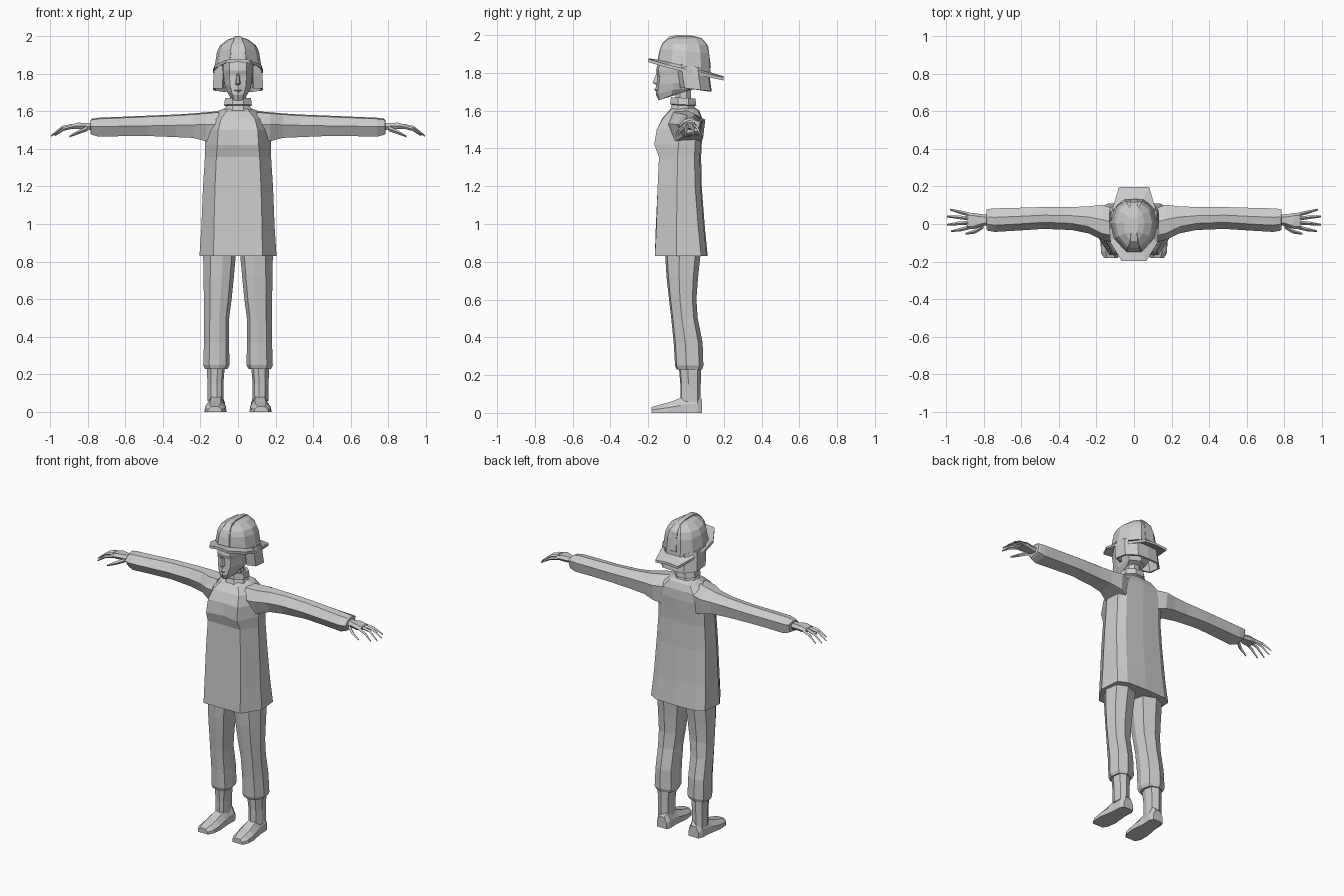
import bpy, bmesh, math

grey = bpy.data.materials.new("plain_grey")
grey.diffuse_color = (0.6, 0.6, 0.6, 1)


def loft(name, rings, closed=True, caps=True):
    """Skin a list of equal-length point rings with flat quads."""
    bm = bmesh.new()
    vs = [[bm.verts.new(p) for p in r] for r in rings]
    n = len(rings[0])
    for a, b in zip(vs, vs[1:]):
        for i in range(n if closed else n - 1):
            j = (i + 1) % n
            bm.faces.new((a[i], a[j], b[j], b[i]))
    if caps:
        bm.faces.new(vs[0][::-1])
        bm.faces.new(vs[-1])
    bmesh.ops.recalc_face_normals(bm, faces=bm.faces)
    me = bpy.data.meshes.new(name)
    bm.to_mesh(me)
    bm.free()
    me.materials.append(grey)
    ob = bpy.data.objects.new(name, me)
    bpy.context.collection.objects.link(ob)
    return ob


def mirror_ring(half):
    """Half ring from front centre to back centre -> full ring."""
    return half + [(-x, y, z) for x, y, z in half[-2:0:-1]]


def octagon(cy, rx, ry, z, tilt=0):
    pts = []
    for k in range(8):
        t = math.pi / 8 + k * math.pi / 4
        y = ry * math.sin(t)
        pts.append((rx * math.cos(t), cy + y, z + tilt * y))
    return pts


# Coat body: z, half width, front panel half width, front centre y, front y, seam y, back y
coat = [(0.83, .205, .13, -.165, -.165, -.05, .115), (0.98, .195, .128, -.16, -.157, -.05, .10),
        (1.2, .186, .122, -.15, -.15, -.047, .083), (1.355, .176, .115, -.14, -.143, -.045, .08),
        (1.42, .176, .11, -.15, -.168, -.04, .083), (1.50, .172, .105, -.148, -.155, -.03, .088),
        (1.56, .155, .09, -.125, -.122, -.02, .085), (1.60, .11, .06, -.09, -.085, -.015, .07),
        (1.615, .07, .04, -.07, -.065, -.01, .05)]
loft("coat", [mirror_ring([(0, c, z), (a, f, z), (w, s, z), (w - .012, b - .035, z),
                           (w * .68, b - .006, z), (0, b, z)])
              for z, w, a, c, f, s, b in coat])

# Standing collar with rolled rim, and neck
loft("collar", [octagon(-.015, rx, ry, z, -.05) for rx, ry, z in
                [(.085, .078, 1.59), (.068, .066, 1.627), (.08, .075, 1.632),
                 (.074, .07, 1.668), (.056, .054, 1.668), (.054, .05, 1.635)]])
loft("neck", [octagon(-.015, .045, .045, z) for z in (1.59, 1.73)])

# Head
head = [[(0, -.145, 1.655), (.02, -.14, 1.656), (.045, -.08, 1.68), (.045, -.01, 1.70), (0, 0, 1.70)],
        [(0, -.16, 1.685), (.03, -.15, 1.69), (.062, -.07, 1.71), (.062, .03, 1.72), (0, .06, 1.72)],
        [(0, -.158, 1.73), (.042, -.143, 1.735), (.072, -.07, 1.745), (.075, .04, 1.75), (0, .08, 1.75)],
        [(0, -.152, 1.785), (.045, -.138, 1.785), (.076, -.07, 1.79), (.08, .05, 1.79), (0, .09, 1.79)],
        [(0, -.158, 1.815), (.045, -.147, 1.815), (.08, -.07, 1.815), (.085, .05, 1.815), (0, .09, 1.815)],
        [(0, -.14, 1.89), (.045, -.13, 1.89), (.08, -.07, 1.89), (.08, .05, 1.87), (0, .08, 1.86)]]
loft("head", [mirror_ring(r) for r in head])
loft("nose", [[(-w, -.145, z), (-w * .4, y, z), (w * .4, y, z), (w, -.145, z)]
              for z, w, y in ((1.738, .014, -.160), (1.746, .016, -.177), (1.80, .008, -.156))])
loft("mouth", [[(-w, -.150, z), (0, y, z), (w, -.150, z)]
               for z, w, y in ((1.703, .014, -.162), (1.712, .024, -.168), (1.722, .014, -.162))])
for s, side in ((1, "left"), (-1, "right")):
    loft(side + "_eye", [[(s * .018, -.152, z), (s * .045, -.142, z),
                          (s * .045, -.132, z), (s * .018, -.142, z)] for z in (1.782, 1.796)])

# Helmet: faceted dome, tilted brim and raised crest
def brim_z(y):
    return 1.882 - .24 * (y + .2)


plan = [(0, -.5), (.35, -.5), (.85, -.25), (1, .05), (.85, .32), (.4, .5), (0, .5)]
dome = [(.125, -.145, .13, 0, 1), (.112, -.135, .122, 1.915, .4), (.096, -.122, .11, 1.95, .15),
        (.055, -.095, .085, 1.98, 0), (.022, -.07, .05, 1.992, 0)]
rings = []
for w, f, b, z, t in dome:
    ring = []
    for px, py in plan:
        y = (f + b) / 2 + py * (b - f)
        ring.append((px * w, y, brim_z(y) if t == 1 else z - .24 * t * y))
    rings.append(mirror_ring(ring))
loft("helmet_dome", rings)
outer = [(0, -.198), (.065, -.198), (.125, -.10), (.133, .0), (.115, .08), (.08, .198), (0, .198)]
rim = mirror_ring([(x, y, brim_z(y) - .004 - abs(x) * .08) for x, y in outer])
under = [(x, y, z - .016) for x, y, z in rim]
inner = [(x * .9, y * .9, z - .004) for x, y, z in rings[0]]
loft("helmet_brim", [rings[0], rim, under, inner], caps=False)
crest = [(.04, -.15, 1.872), (.034, -.14, 1.92), (.026, -.125, 1.958), (.02, -.09, 1.992),
         (.016, -.05, 2.0), (.016, .03, 1.998), (.016, .082, 1.985), (.018, .117, 1.945), (.02, .132, 1.83)]
loft("helmet_crest", [[(-w, y, z), (w, y, z), (w * 1.1, y * .85, z - .02), (-w * 1.1, y * .85, z - .02)]
                      for w, y, z in crest])

# Neck curtain hanging from the helmet, open at the face
curtain = [(.078, -.03), (.125, -.01), (.122, .07), (.07, .12), (0, .125)]


def curtain_row(z, k, drop, back):
    half = [(x * k, y + back, z - drop * (y + .03)) for x, y in curtain]
    return half + [(-x, y, zz) for x, y, zz in half[-2::-1]]


cur = loft("neck_curtain", [curtain_row(1.85, .95, .2, -.01), curtain_row(1.79, 1, .1, -.005),
                            curtain_row(1.722, 1.03, .13, .005)], closed=False, caps=False)
mod = cur.modifiers.new("thickness", "SOLIDIFY")
mod.thickness = .012
mod.offset = 0

# Sleeve rings: x, front y, back y, top z, middle z, bottom z
sleeve = [(.10, -.10, .08, 1.60, 1.53, 1.42), (.17, -.085, .102, 1.594, 1.53, 1.44),
          (.24, -.05, .094, 1.588, 1.527, 1.458), (.33, -.032, .09, 1.582, 1.525, 1.462),
          (.48, -.026, .09, 1.576, 1.522, 1.468), (.62, -.035, .086, 1.57, 1.52, 1.467),
          (.74, -.042, .083, 1.565, 1.518, 1.464), (.775, -.036, .08, 1.56, 1.518, 1.474),
          (.785, -.028, .075, 1.552, 1.518, 1.48)]
# Fingers: three joints each as x, y, z
fingers = {"index": [(.875, -.018, 1.518), (.925, -.03, 1.506), (.972, -.038, 1.472)],
           "middle": [(.88, .006, 1.522), (.935, .003, 1.512), (.995, -.004, 1.468)],
           "ring": [(.88, .03, 1.522), (.935, .036, 1.51), (.995, .04, 1.468)],
           "little": [(.872, .05, 1.518), (.925, .063, 1.506), (.978, .077, 1.475)],
           "thumb": [(.80, -.01, 1.508), (.845, -.04, 1.49), (.895, -.052, 1.466)]}
palm = [(.77, -.005, .05, 1.518, .02), (.81, -.012, .052, 1.52, .017),
        (.85, -.026, .058, 1.522, .017), (.888, -.026, .058, 1.518, .011)]

# Trouser rings: z, inner x, outer x, front y, back y
trouser = [(.90, .004, .178, -.11, .08), (.83, .012, .185, -.11, .076), (.72, .022, .184, -.103, .064),
           (.60, .034, .181, -.09, .055), (.50, .047, .180, -.078, .062), (.37, .048, .181, -.065, .088),
           (.25, .045, .185, -.058, .092), (.23, .055, .176, -.05, .085)]


def leg_ring(z, xi, xo, yf, yb, s):
    m, w = (xi + xo) / 2, (xo - xi) / 2
    h = yb - yf
    return [(s * (m + w * u), yf + h * v, z) for u, v in
            [(-.2, 0), (.55, .06), (1, .4), (.85, .85), (.1, 1), (-.8, .85), (-1, .45), (-.75, .1)]]


# Shoe sections from heel to toe: y, half width, top z
shoe = [(.085, .035, .07), (.06, .046, .10), (0, .046, .09), (-.03, .05, .078),
        (-.09, .058, .056), (-.15, .054, .04), (-.182, .036, .03)]

for s, side in ((1, "left"), (-1, "right")):
    loft(side + "_sleeve", [[(s * x, f, m), (s * x, f + .035, t - .006), (s * x, (f + b) / 2 + .015, t),
                             (s * x, b, m + .022), (s * x, b - .012, bo + .012), (s * x, f + .03, bo)]
                            for x, f, b, t, m, bo in sleeve])
    loft(side + "_palm", [[(s * x, f, z), (s * x, f + .014, z + h), (s * x, b - .014, z + h),
                           (s * x, b, z), (s * x, b - .012, z - h), (s * x, f + .012, z - h)]
                          for x, f, b, z, h in palm])
    for name, joints in fingers.items():
        sizes = (.014, .011, .005) if name == "thumb" else (.0105, .0095, .0045)
        loft(side + "_" + name + "_finger",
             [[(s * x, y - r, z), (s * x, y, z + r), (s * x, y + r, z), (s * x, y, z - r)]
              for (x, y, z), r in zip(joints, sizes)])
    loft(side + "_trouser_leg", [leg_ring(*r, s) for r in trouser])
    loft(side + "_ankle", [leg_ring(z, xi, xo, yf, yb, s) for z, xi, xo, yf, yb in
                           ((.27, .068, .168, -.04, .08), (.15, .078, .162, -.03, .078),
                            (.06, .078, .162, -.03, .078))])
    loft(side + "_shoe", [[(s * (.116 - .04 * y) + u * w, y, z) for u, z in
                           [(-1, 0), (1, 0), (.97, t * .5), (.5, t), (-.5, t), (-.97, t * .5)]]
                          for y, w, t in shoe])
